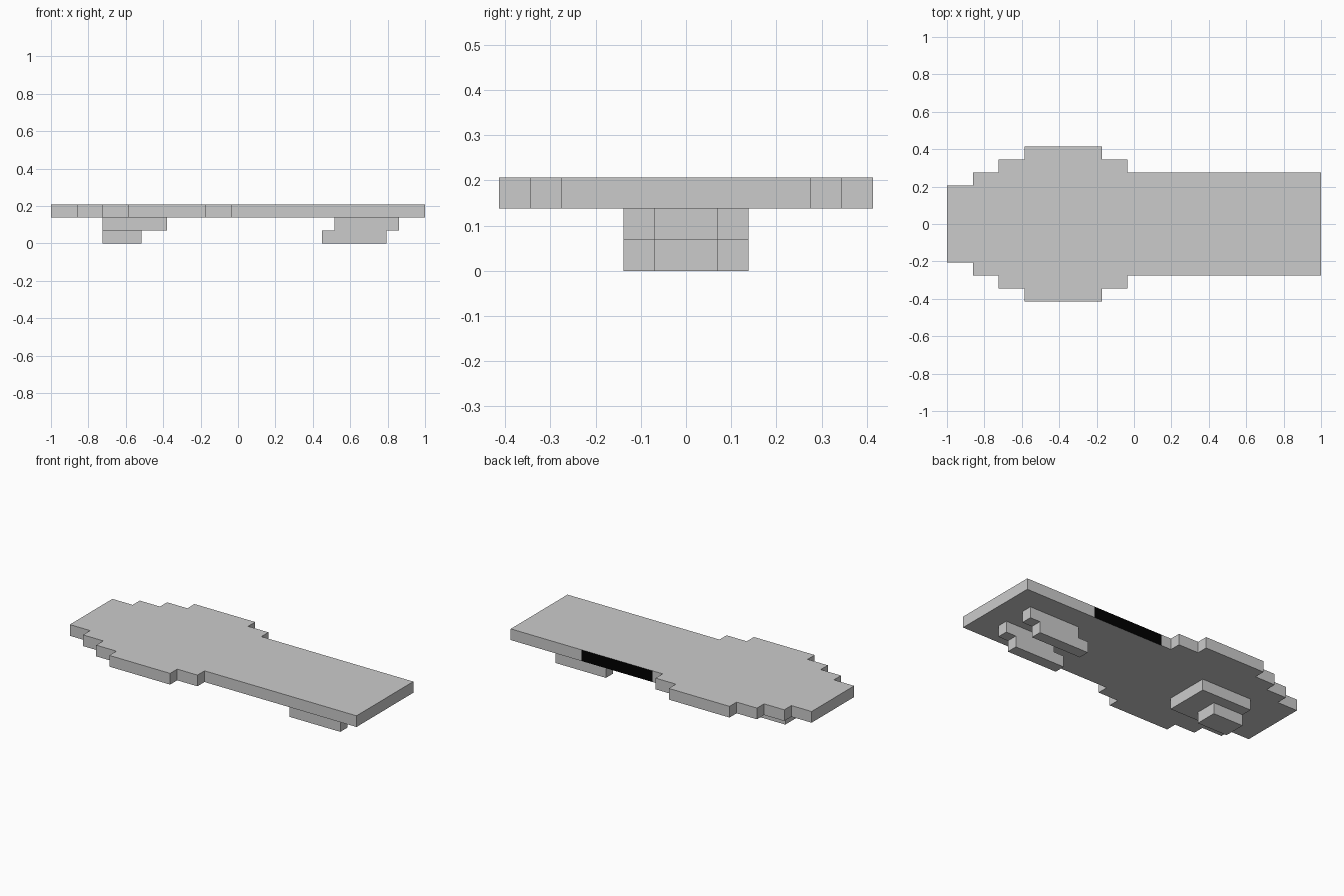
import bpy
import bmesh

if "Cube" in bpy.data.objects:
    bpy.data.objects.remove(bpy.data.objects["Cube"])

U = 2 / 29  # one grid cell; 29 cells along the length


def make_material(name, rgb):
    mat = bpy.data.materials.new(name)
    mat.diffuse_color = (*rgb, 1)
    mat.use_nodes = True
    mat.node_tree.nodes["Principled BSDF"].inputs["Base Color"].default_value = mat.diffuse_color
    return mat


GREY = make_material("light grey", (0.6, 0.6, 0.6))
BLACK = make_material("black", (0.0, 0.0, 0.0))


def prism(name, outline, z0, z1):
    """Extrude an outline given in grid cells (x counted from the left end)."""
    bm = bmesh.new()
    base = bm.faces.new([bm.verts.new(((x - 14.5) * U, y * U, z0 * U)) for x, y in outline])
    ext = bmesh.ops.extrude_face_region(bm, geom=[base])
    top = [v for v in ext["geom"] if isinstance(v, bmesh.types.BMVert)]
    bmesh.ops.translate(bm, verts=top, vec=(0, 0, (z1 - z0) * U))
    bmesh.ops.recalc_face_normals(bm, faces=bm.faces)
    mesh = bpy.data.meshes.new(name)
    bm.to_mesh(mesh)
    bm.free()
    obj = bpy.data.objects.new(name, mesh)
    bpy.context.collection.objects.link(obj)
    mesh.materials.append(GREY)
    return obj


def block(name, x0, x1, y0, y1, z0, z1):
    return prism(name, [(x0, y0), (x1, y0), (x1, y1), (x0, y1)], z0, z1)


# Stepped deck: (start, end, half width) of each section
sections = [(0, 2, 3), (2, 4, 4), (4, 6, 5), (6, 12, 6), (12, 14, 5), (14, 29, 4)]
front = [(x, -w) for a, b, w in sections for x in (a, b)]
back = [(x, -y) for x, y in reversed(front)]
back[1:1] = [(22, 4), (15, 4)]  # ends of the dark panel on the back edge
deck = prism("deck", front + back, 2, 3)

# Dark panel on the back edge of the deck
deck.data.materials.append(BLACK)
for face in deck.data.polygons:
    cell = face.center.x / U + 14.5
    if face.normal.y > 0.9 and 15 < cell < 22:
        face.material_index = 1

# Stepped foot under the wide end
block("wide_foot_upper", 4, 9, -2, 2, 1, 2)
block("wide_foot_lower", 4, 7, -1, 1, 0, 1)

# Pair of stepped runners under the narrow end
for side, y in (("front", -2), ("back", 1)):
    block(side + "_runner_upper", 22, 27, y, y + 1, 1, 2)
    block(side + "_runner_lower", 21, 26, y, y + 1, 0, 1)
